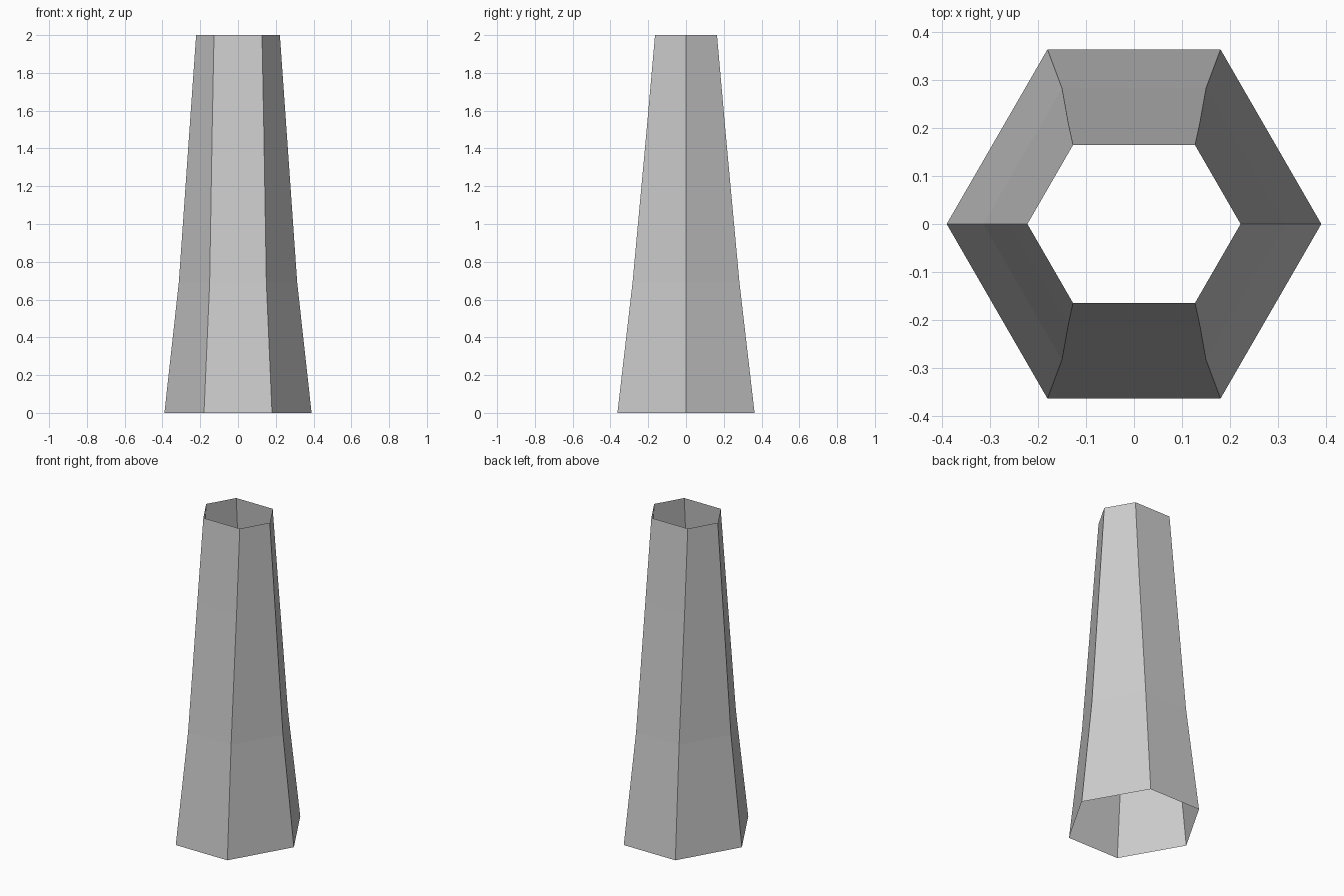
import bpy, bmesh, math

if "Cube" in bpy.data.objects:
    bpy.data.objects.remove(bpy.data.objects["Cube"])

# Ring profile: height, half depth, half width of the front/back flats
RINGS = [(0.0, 0.363, 0.18), (0.69, 0.283, 0.15), (1.48, 0.21, 0.137), (2.0, 0.164, 0.127)]


def hex_ring(bm, z, depth, flat):
    side = flat + depth / math.sqrt(3)
    points = [(side, 0), (flat, depth), (-flat, depth), (-side, 0), (-flat, -depth), (flat, -depth)]
    return [bm.verts.new((x, y, z)) for x, y in points]


# Open, tapered six-sided tube wall
bm = bmesh.new()
rings = [hex_ring(bm, *r) for r in RINGS]
for low, high in zip(rings, rings[1:]):
    for i in range(6):
        j = (i + 1) % 6
        bm.faces.new((low[i], low[j], high[j], high[i]))

mesh = bpy.data.meshes.new("tapered_hexagonal_tube")
bm.to_mesh(mesh)
bm.free()
tube = bpy.data.objects.new("tapered_hexagonal_tube", mesh)
bpy.context.collection.objects.link(tube)
